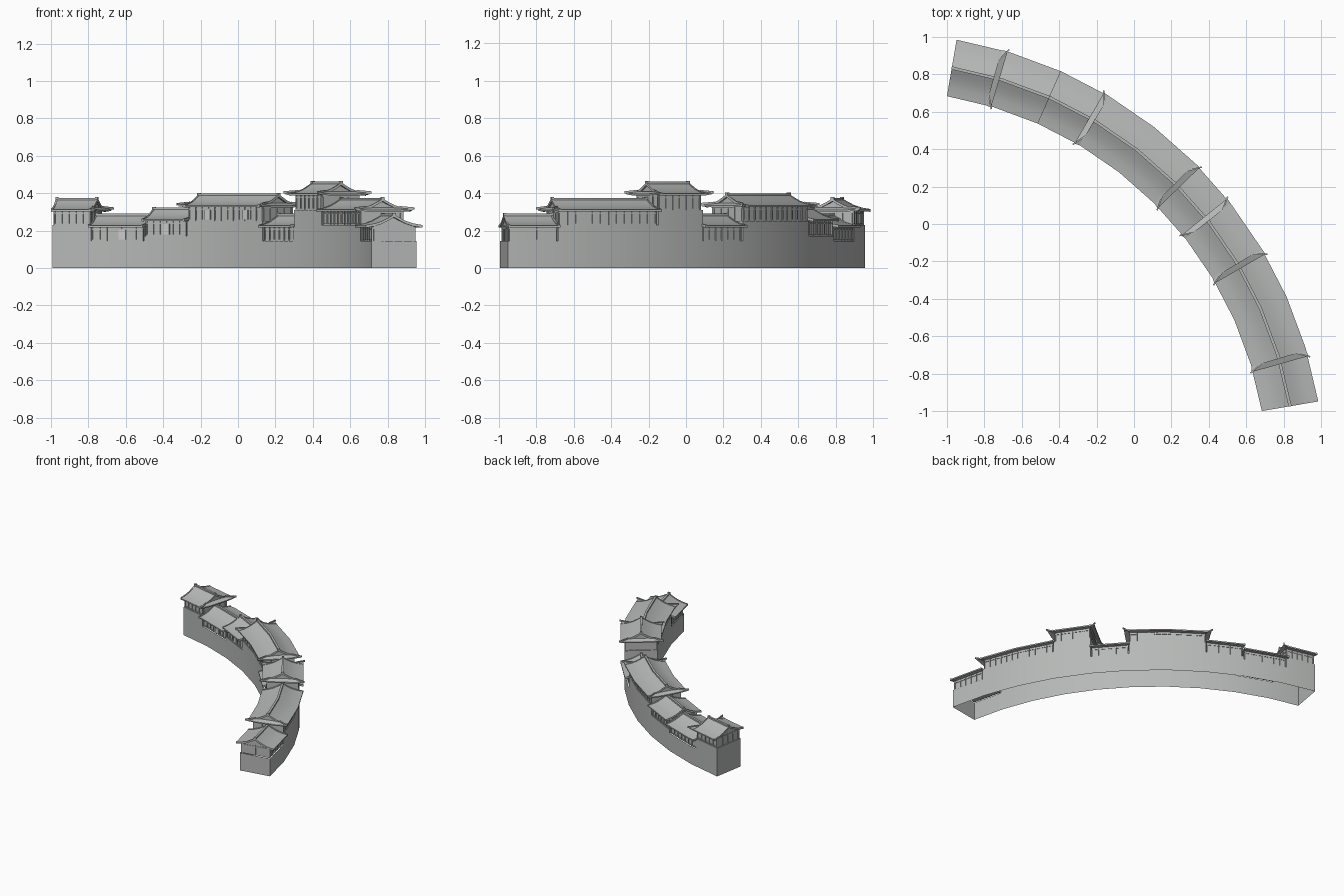
import bpy, bmesh, math
from mathutils import Vector

if "Cube" in bpy.data.objects:
    bpy.data.objects.remove(bpy.data.objects["Cube"])

# The row follows a circular arc of 10 straight chords; station s runs 0 (back left) to 10 (front right)
C, R, A0, STEP = -1.348, 2.214, 80.2, 7.04


def at(s, o, z):
    """Point at station s, offset o outward from the ridge line, height z."""
    i = min(max(math.floor(s), 0), 9)
    p = []
    for k in (i, i + 1):
        a = math.radians(A0 - STEP * k)
        p.append(Vector((C + (R + o) * math.cos(a), C + (R + o) * math.sin(a), z)))
    return p[0].lerp(p[1], s - i)


def material(name, rgb):
    m = bpy.data.materials.new(name)
    m.diffuse_color = (*rgb, 1)
    m.use_nodes = True
    m.node_tree.nodes["Principled BSDF"].inputs["Base Color"].default_value = m.diffuse_color
    return m


GREY = material("weathered_grey", (.47, .485, .475))
PALE = material("pale_paper", (.78, .80, .78))


def radial(p):
    return Vector((p.x - C, p.y - C, 0)).normalized()


def make(name, bm, mat=GREY, by_angle=False):
    bmesh.ops.recalc_face_normals(bm, faces=bm.faces[:])
    me = bpy.data.meshes.new(name)
    bm.to_mesh(me)
    bm.free()
    me.materials.append(mat)
    me.shade_smooth()
    if by_angle:
        me.set_sharp_from_angle(angle=math.radians(28))
    else:
        # shade long walls as a true curve: turn each corner normal to its own radius
        normals = [Vector((0, 0, 1))] * len(me.loops)
        for f in me.polygons:
            r = radial(f.center)
            along = f.normal.dot(Vector((-r.y, r.x, 0)))
            for li in f.loop_indices:
                v = me.vertices[me.loops[li].vertex_index].co
                n = radial(v) * f.normal.dot(r) + Vector((0, 0, f.normal.z))
                normals[li] = n.normalized() if abs(along) < .2 else f.normal.copy()
        me.normals_split_custom_set(normals)
    ob = bpy.data.objects.new(name, me)
    bpy.context.collection.objects.link(ob)
    return ob


def sweep(bm, prof, s0, s1, skip=()):
    """Sweep a closed (offset, z) profile along the arc, capped at both ends; skip leaves sides open."""
    st = [s0] + [k for k in range(11) if s0 + .001 < k < s1 - .001] + [s1]
    rings = [[bm.verts.new(at(s, o, z)) for o, z in prof] for s in st]
    n = len(prof)
    for a, b in zip(rings, rings[1:]):
        for j in range(n):
            if j not in skip:
                bm.faces.new((a[j], a[(j + 1) % n], b[(j + 1) % n], b[j]))
    bm.faces.new(rings[0])
    bm.faces.new(rings[-1][::-1])


def box(bm, s0, s1, o0, o1, z0, z1, skip=()):
    sweep(bm, [(o0, z0), (o1, z0), (o1, z1), (o0, z1)], s0, s1, skip)


HALF = [(0, .066), (.03, .049), (.065, .031), (.105, .018), (.153, .010)]


def roof_profile(e, lift=0, t=.010):
    top = [(-o, e + z + lift) for o, z in HALF[:0:-1]] + [(o, e + z + lift) for o, z in HALF]
    return top + [(o, z - t) for o, z in top[::-1]]


def skirt(bm, s, d, e):
    """Small hipped roof below an exposed gable, with upturned corners."""
    out = s + d * .12
    pts = [(s, -.105, e + .021), (s, .105, e + .021), (s, .153, e + .010),
           (out, .157, e + .014), (out, .08, e + .008), (out, -.08, e + .008),
           (out, -.157, e + .014), (s, -.153, e + .010)]
    top = [bm.verts.new(at(*p)) for p in pts]
    low = [bm.verts.new(at(a, b, c - .009)) for a, b, c in pts]
    for f in ((0, 1, 4, 5), (1, 2, 3), (1, 3, 4), (0, 5, 6), (0, 6, 7)):
        bm.faces.new([top[i] for i in f])
        bm.faces.new([low[i] for i in f[::-1]])
    for i in range(8):
        j = (i + 1) % 8
        bm.faces.new((top[i], low[i], low[j], top[j]))
    # hip ridges ending in corner tips
    for sg in (-1, 1):
        a, b = at(s, sg * .095, e + .029), at(out + d * .02, sg * .166, e + .022)
        side = (b - a).cross(Vector((0, 0, 1))).normalized() * .004
        vs = [bm.verts.new(p + q) for p in (a, b) for q in
              (side, -side, -side - Vector((0, 0, .012)), side - Vector((0, 0, .012)))]
        for k in range(4):
            m = (k + 1) % 4
            bm.faces.new((vs[k], vs[m], vs[4 + m], vs[4 + k]))
        bm.faces.new(vs[:4])
        bm.faces.new(vs[4:])


# start, end, floor height, eave height, hipped at start, hipped at end
BUILDINGS = [
    (0, .83, .23, .302, 0, 1), (.80, 2, .145, .217, 0, 0), (2, 3, .172, .250, 0, 0),
    (3, 5, .25, .325, 1, 1), (5, 6, .145, .217, 0, 0), (6, 7, .31, .388, 1, 1),
    (7, 9.04, .23, .302, 0, 1), (9.04, 10, .145, .217, 0, 0)]

# continuous rampart, hollow and open below
BASE, LOW = .123, .145
bm = bmesh.new()
box(bm, 0, 10, -BASE, BASE, 0, LOW, skip=(0, 2))
make("rampart", bm)

for n, (s0, s1, fl, e, h0, h1) in enumerate(BUILDINGS, 1):
    # raised part of the rampart
    if fl > LOW:
        bm = bmesh.new()
        box(bm, s0, s1, -BASE, BASE, LOW, fl, skip=(0,))
        make(f"rampart_tier_{n}", bm)

    # upper wall with gable infill
    w = .113
    a, b = s0 + .03, s1 - .03
    bm = bmesh.new()
    sweep(bm, [(-w, fl), (w, fl), (w, e + .005), (.06, e + .022), (0, e + .052),
               (-.06, e + .022), (-w, e + .005)], a, b)
    make(f"upper_wall_{n}", bm)

    # timber posts, sills and lintels
    bm = bmesh.new()
    count = round((b - a) * 6)
    for sg in (-1, 1):
        for k in range(count + 1):
            s = a + .012 + (b - a - .024) * k / count
            box(bm, s - .012, s + .012, *sorted((sg * (w - .004), sg * (w + .006))), fl, e + .003)
        for z in (fl, e - .014):
            box(bm, a, b, *sorted((sg * w, sg * (w + .004))), z, z + .008)
    # framing on the gable ends
    for s in (a, b):
        for o in (-.104, -.052, 0, .052, .104):
            box(bm, s - .015, s + .015, o - .004, o + .004, fl, e + .01)
        box(bm, s - .012, s + .012, -w, w, e - .008, e + .002)
    make(f"timber_frame_{n}", bm)

    # pale window in each chord, facing the inside of the curve
    if n < 5:
        bm = bmesh.new()
        for k in range(math.floor(s0), math.ceil(s1)):
            if n != 1 and k + .5 > s0:
                box(bm, k + .42, k + .58, -w - .007, -w + .004, fl + .008, e - .014)
        if n != 1:
            make(f"window_{n}", bm, PALE)
        else:
            bm.free()

    # curved gable roof
    bm = bmesh.new()
    sweep(bm, roof_profile(e), s0, s1)
    make(f"roof_{n}", bm, by_angle=True)

    # ridge beam with raised ends and barge boards
    bm = bmesh.new()
    box(bm, s0, s1, -.008, .008, e + .056, e + .073)
    for s, d in ((s0, 1), (s1, -1)):
        box(bm, *sorted((s - d * .015, s + d * .04)), -.009, .009, e + .056, e + .077)
        sweep(bm, roof_profile(e, .003, .015), *sorted((s - d * .012, s + d * .025)))
    make(f"ridge_and_barge_boards_{n}", bm)

    # hipped skirts under exposed gables
    for flag, s, d in ((h0, s0, -1), (h1, s1, 1)):
        if flag:
            bm = bmesh.new()
            skirt(bm, s, d, e)
            make(f"gable_skirt_{n}", bm, by_angle=True)
